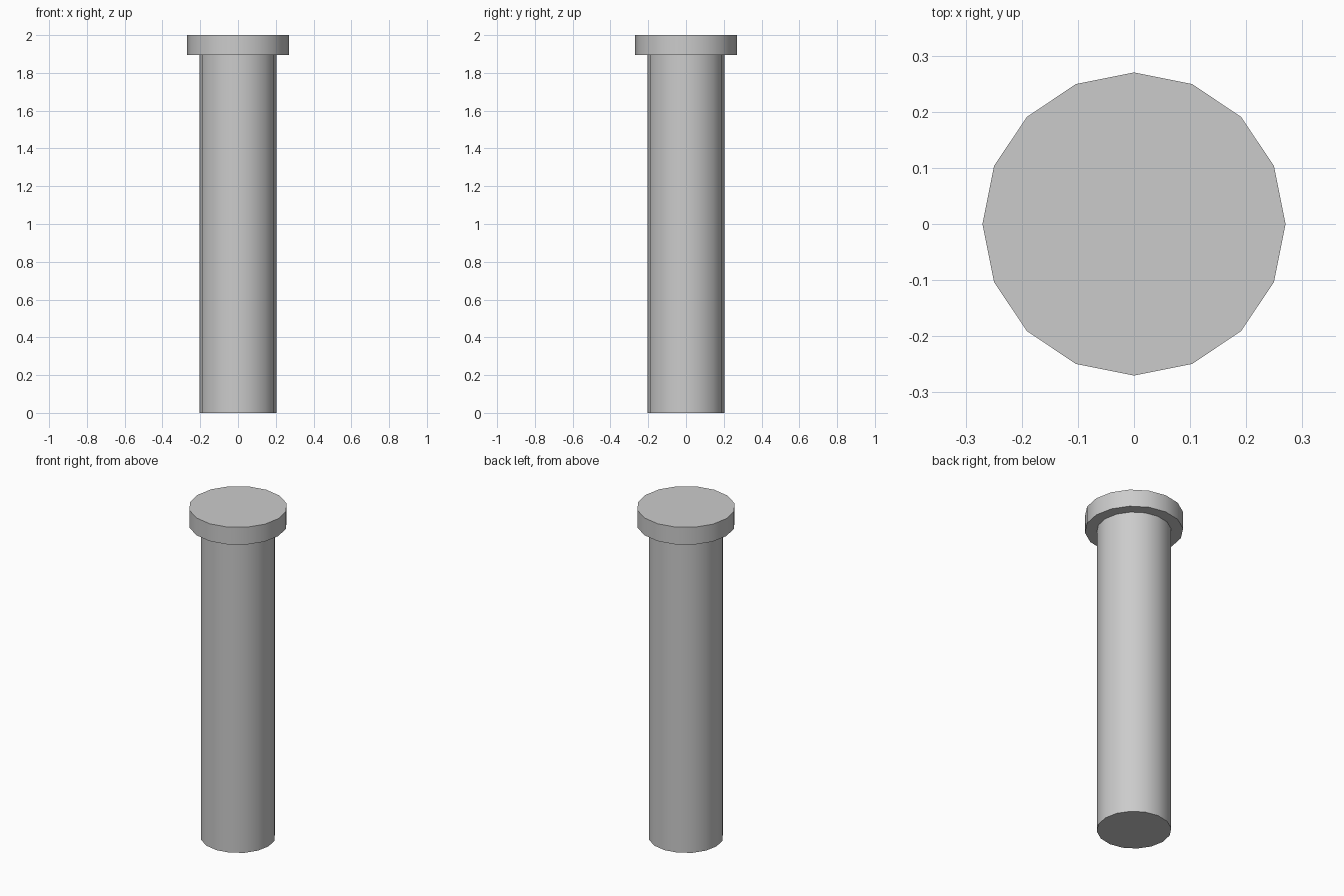
import bpy, bmesh
from math import cos, sin, tau, radians

if "Cube" in bpy.data.objects:
    bpy.data.objects.remove(bpy.data.objects["Cube"])

SIDES = 16
# Profile (radius, height): long shaft, then the wider flat head
PROFILE = [(0.205, 0.0), (0.205, 1.895), (0.27, 1.895), (0.27, 2.0)]

# Revolve the profile into one closed pin
bm = bmesh.new()
rings = [[bm.verts.new((r * cos(tau * i / SIDES), r * sin(tau * i / SIDES), z))
          for i in range(SIDES)] for r, z in PROFILE]
for low, high in zip(rings, rings[1:]):
    for i in range(SIDES):
        j = (i + 1) % SIDES
        bm.faces.new((low[i], low[j], high[j], high[i]))

# Flat end caps
bm.faces.new(rings[0][::-1])
bm.faces.new(rings[-1])
bmesh.ops.recalc_face_normals(bm, faces=bm.faces)

mesh = bpy.data.meshes.new("headed_pin")
bm.to_mesh(mesh)
bm.free()
pin = bpy.data.objects.new("headed_pin", mesh)
bpy.context.collection.objects.link(pin)

# Smooth round sides, crisp rims
bpy.context.view_layer.objects.active = pin
pin.select_set(True)
bpy.ops.object.shade_smooth_by_angle(angle=radians(30))
